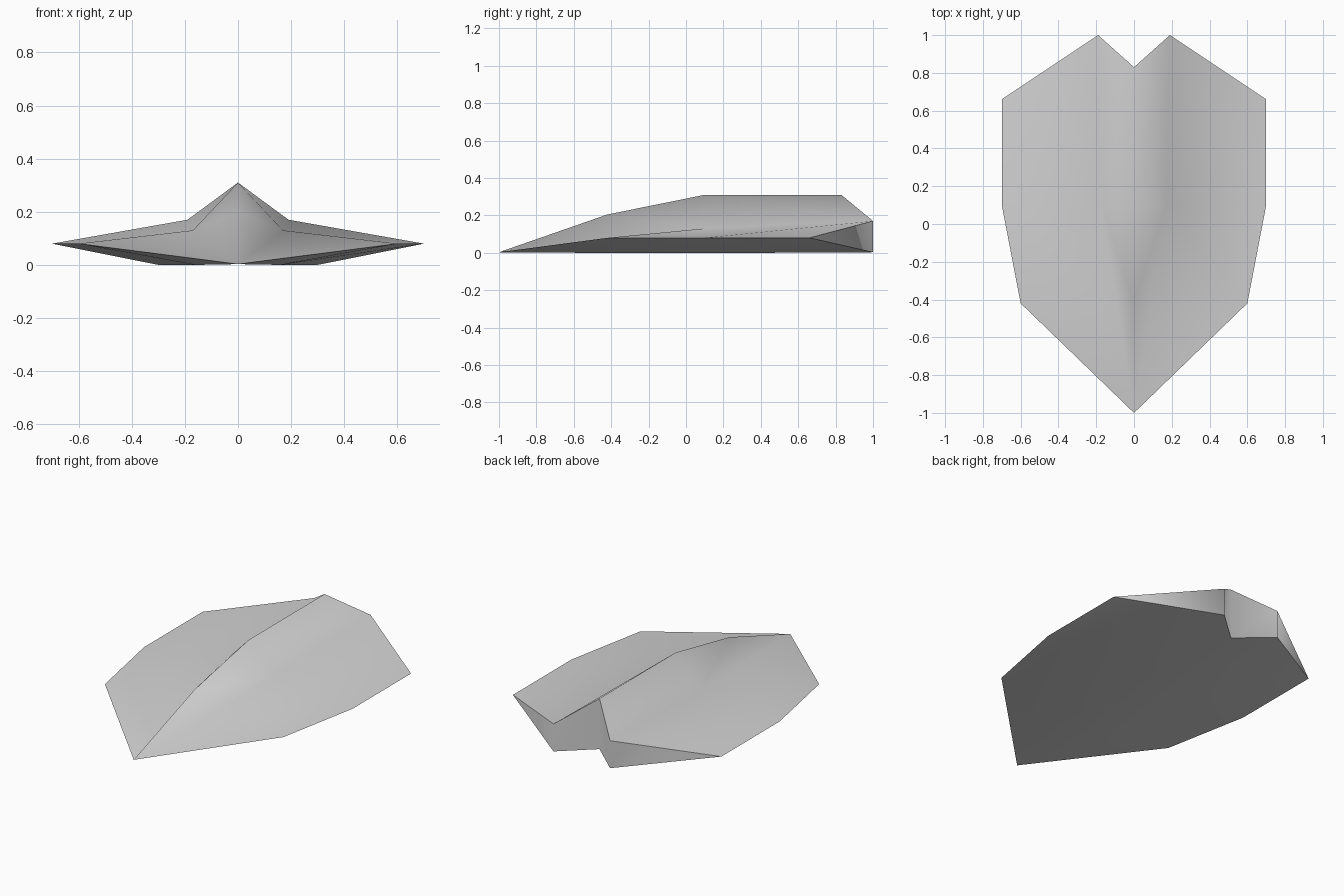
import bpy
import bmesh

old = bpy.data.objects.get("Cube")
if old:
    bpy.data.objects.remove(old, do_unlink=True)

grey = bpy.data.materials.new("light_grey")
grey.use_nodes = True
grey.diffuse_color = (0.66, 0.66, 0.66, 1)
grey.node_tree.nodes["Principled BSDF"].inputs["Base Color"].default_value = grey.diffuse_color

# Key points of the +x half of the hull
points = {
    "nose": (0, -1, 0.003),
    "ridge_front": (0, -0.42, 0.205), "ridge_mid": (0, 0.1, 0.31), "ridge_back": (0, 0.83, 0.31),
    "shoulder": (0.17, 0.1, 0.13),
    "tail_top": (0.19, 1, 0.17), "tail_low": (0.19, 1, 0.003),
    "rim_front": (0.6, -0.42, 0.08), "rim_mid": (0.7, 0.1, 0.08), "rim_back": (0.7, 0.66, 0.08),
    "keel_front": (0.16, -0.55, 0), "keel_back": (0.3, 0.42, 0), "notch_low": (0, 0.83, 0.003),
}

# Faces of each region on the +x side: upper skin, underside, tail
regions = [
    ["nose shoulder ridge_front", "ridge_front shoulder ridge_mid",
     "nose rim_front shoulder", "rim_front rim_mid shoulder",
     "ridge_mid shoulder tail_top ridge_back",
     "shoulder rim_mid tail_top", "rim_mid rim_back tail_top"],
    ["nose keel_front rim_front", "keel_front keel_back rim_mid rim_front",
     "keel_back rim_back rim_mid", "keel_back tail_low rim_back",
     "nose notch_low keel_front", "notch_low tail_low keel_back keel_front"],
    ["tail_top rim_back tail_low", "ridge_back tail_top tail_low notch_low"],
]

bm = bmesh.new()
region_of = {}
verts = {}


def vert(name, side):
    x, y, z = points[name]
    key = (x * side, y, z)
    if key not in verts:
        verts[key] = bm.verts.new(key)
    return verts[key]


# Both mirrored halves, sharing the centre line
for side in (1, -1):
    for number, faces in enumerate(regions):
        for names in faces:
            ring = [vert(n, side) for n in names.split()]
            face = bm.faces.new(ring[::side])
            face.smooth = True
            region_of[face] = number

bmesh.ops.recalc_face_normals(bm, faces=bm.faces[:])

# Hard edges wherever two regions meet
for edge in bm.edges:
    edge.smooth = len({region_of[f] for f in edge.link_faces}) == 1

mesh = bpy.data.meshes.new("hull")
bm.to_mesh(mesh)
bm.free()
mesh.materials.append(grey)
hull = bpy.data.objects.new("hull", mesh)
bpy.context.scene.collection.objects.link(hull)
